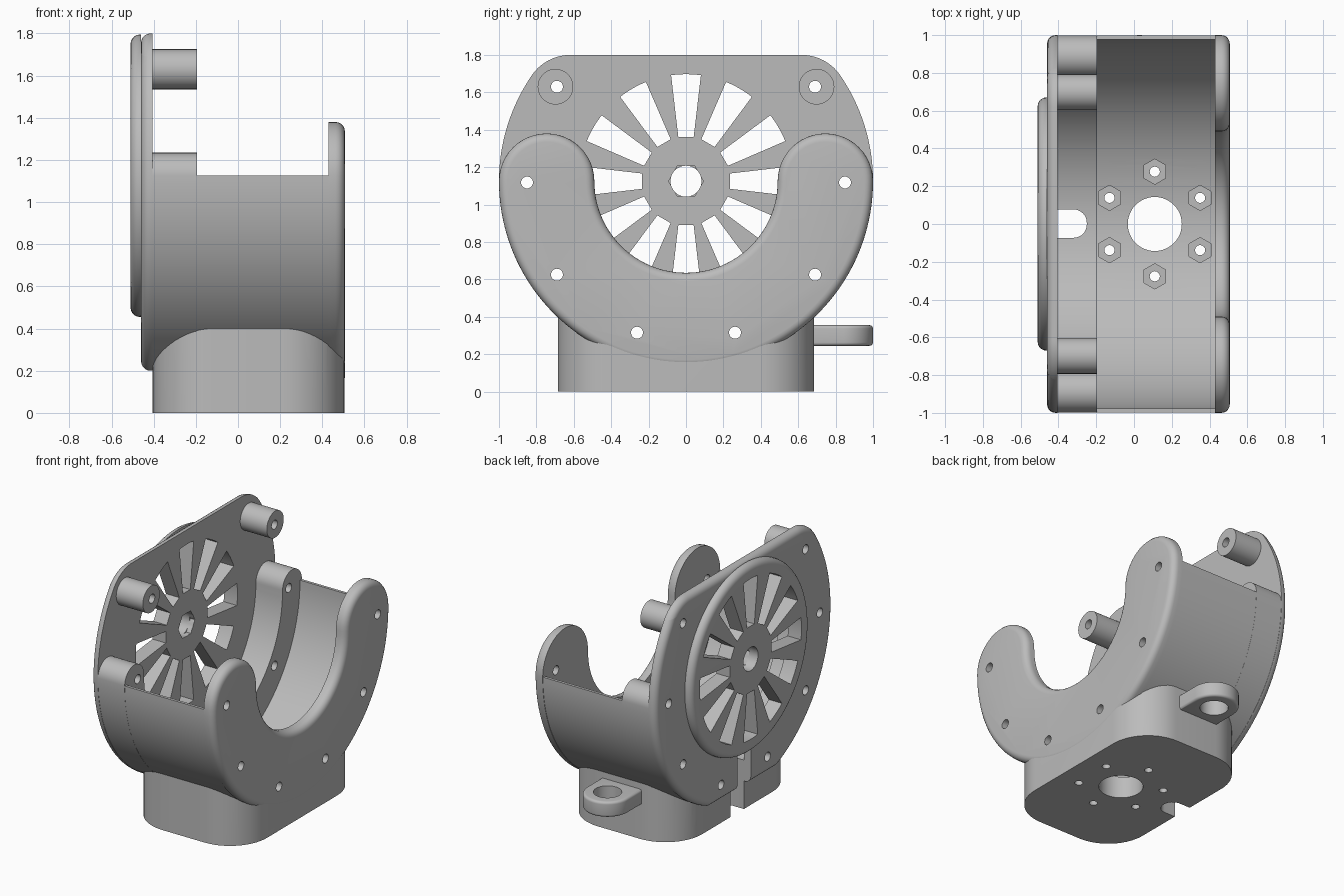
import bpy, bmesh, math
from mathutils import Vector

if "Cube" in bpy.data.objects:
    bpy.data.objects.remove(bpy.data.objects["Cube"])

CZ = 1.125          # height of the drum axis
BOLT_R = 0.852      # bolt circle radius

grey = bpy.data.materials.new("plain grey")
grey.diffuse_color = (0.5, 0.5, 0.5, 1)
grey.use_nodes = True
grey.node_tree.nodes["Principled BSDF"].inputs["Base Color"].default_value = grey.diffuse_color


def arc(cx, cy, r, a0, a1, n):
    """Points on an arc, angles in degrees, both ends included."""
    return [(cx + r * math.cos(math.radians(a0 + (a1 - a0) * i / n)),
             cy + r * math.sin(math.radians(a0 + (a1 - a0) * i / n))) for i in range(n + 1)]


def circle(cx, cy, r, n=24, turn=0):
    return arc(cx, cy, r, turn, turn + 360, n)[:-1]


def prism(name, pts, a, b, axis='x', bevel=0.0, both=False):
    """Extrude a 2D outline along x (outline in y,z) or z (outline in x,y); round the cap at b."""
    clean = []
    for p in pts:
        if not clean or math.dist(p, clean[-1]) > 1e-5:
            clean.append(p)
    if math.dist(clean[0], clean[-1]) < 1e-5:
        clean.pop()

    def place(p, t):
        return Vector((t, p[0], p[1])) if axis == 'x' else Vector((p[0], p[1], t))
    bm = bmesh.new()
    lo = [bm.verts.new(place(p, a)) for p in clean]
    hi = [bm.verts.new(place(p, b)) for p in clean]
    f0, f1 = bm.faces.new(lo), bm.faces.new(hi)
    for i in range(len(clean)):
        j = (i + 1) % len(clean)
        bm.faces.new((lo[i], lo[j], hi[j], hi[i]))
    bmesh.ops.recalc_face_normals(bm, faces=bm.faces)
    if bevel:
        edges = list(f1.edges) + (list(f0.edges) if both else [])
        bmesh.ops.bevel(bm, geom=edges, offset=bevel, segments=5, profile=0.5,
                        affect='EDGES', clamp_overlap=False)
    me = bpy.data.meshes.new(name)
    bm.to_mesh(me)
    bm.free()
    me.materials.append(grey)
    ob = bpy.data.objects.new(name, me)
    bpy.context.collection.objects.link(ob)
    return ob


def cut(ob, cutters):
    """Subtract every cutter from the object and bake the result."""
    for c in cutters:
        m = ob.modifiers.new("cut", 'BOOLEAN')
        m.operation, m.solver, m.object = 'DIFFERENCE', 'EXACT', c
    dg = bpy.context.evaluated_depsgraph_get()
    me = bpy.data.meshes.new_from_object(ob.evaluated_get(dg))
    ob.modifiers.clear()
    ob.data = me


def crescent(ro, ri):
    """U shape with round horn tips."""
    m, r = (ro + ri) / 2, (ro - ri) / 2
    return (arc(0, CZ, ro, 180, 360, 72) + arc(m, CZ, r, 0, 180, 24)
            + arc(0, CZ, ri, 360, 180, 48) + arc(-m, CZ, r, 0, 180, 24))


# cutters: bolts, spokes, hub, slot, base holes
bolt_pos = []
for s in (-1, 1):
    bolt_pos += [(s * 0.69, 1.63), (s * 0.85, 1.118), (s * 0.69, 0.625), (s * 0.262, 0.315)]
bolts = [prism("bolt_cutter", circle(y, z, 0.032, 20), -0.7, 0.7) for y, z in bolt_pos]

spokes = []
for k in range(12):
    t = math.radians(30 * k)
    wedge = [(0.041, 0.235), (-0.041, 0.235)] + arc(0, 0, 0.572, 98, 82, 6)
    pts = [(x * math.cos(t) - y * math.sin(t), CZ + x * math.sin(t) + y * math.cos(t))
           for x, y in wedge]
    spokes.append(prism("spoke_cutter", pts, -0.7, -0.3))
hub = [prism("hub_cutter", circle(0, CZ, 0.083, 32), -0.7, -0.3)]
hub_nut = [prism("hub_nut_cutter", circle(0, CZ, 0.093, 6), -0.44, -0.3)]

slot_pts = ([(-0.7, -0.073)] + arc(-0.32, -0.003, 0.07, -90, 0, 8)
            + arc(-0.32, 0.007, 0.07, 0, 90, 8) + [(-0.7, 0.077)])
slot = [prism("slot_cutter", slot_pts, -0.2, 0.455, 'z')]

base_holes = [prism("centre_hole_cutter", circle(0.11, 0, 0.143, 48), -0.2, 0.6, 'z')]
for k in range(6):
    x, y = circle(0.11, 0, 0.277, 6, 30)[k]
    base_holes.append(prism("screw_cutter", circle(x, y, 0.027, 16), -0.2, 0.6, 'z'))
    base_holes.append(prism("nut_cutter", circle(x, y, 0.067, 6, 30), 0.08, 0.6, 'z'))
drum_space = [prism("drum_cutter", circle(0, CZ, 0.98, 144), -0.7, 0.43)]

# rear plate: round with a flat top and bottom
a_low = math.degrees(math.asin(-0.925))
a_top = math.degrees(math.atan2(0.425, 0.618))
half = arc(0, CZ, 1.0, a_low, a_top, 48) + arc(0.618, CZ + 0.425, 0.25, a_top, 90, 14)
rear_plate = prism("rear_plate", half + [(-y, z) for y, z in reversed(half)],
                   -0.405, -0.46, bevel=0.045)
cut(rear_plate, bolts + spokes + hub + hub_nut + slot)

# raised vent disc on the rear plate
vent_disc = prism("vent_disc", circle(0, CZ, 0.67, 96), -0.46, -0.51, bevel=0.045)
cut(vent_disc, spokes + hub)

# inner mounting band with round lugs
band = prism("mounting_band", crescent(0.998, 0.78), -0.405, -0.195)
cut(band, bolts + slot)

# upper screw bosses
bosses = []
for side, i in (("left", 0), ("right", 4)):
    y, z = bolt_pos[i]
    b = prism("screw_boss_" + side, circle(math.copysign(0.698, y), z, 0.095, 40), -0.405, -0.195)
    cut(b, [bolts[i]])
    bosses.append(b)

# thin half-drum wall
shell = prism("drum_shell", arc(0, CZ, 0.997, 180, 360, 96) + arc(0, CZ, 0.977, 360, 180, 96),
              -0.195, 0.43)
cut(shell, base_holes + slot)

# front U-shaped plate
front_plate = prism("front_plate", crescent(1.0, 0.49), 0.43, 0.507, bevel=0.045)
cut(front_plate, bolts)

# foot block with rounded corners
X0, X1, Y, R = -0.405, 0.505, 0.685, 0.29
foot = (arc(X1 - R, Y - R, R, 0, 90, 14) + arc(X0 + R, Y - R, R, 90, 180, 14)
        + arc(X0 + R, R - Y, R, 180, 270, 14) + arc(X1 - R, R - Y, R, 270, 360, 14))
base = prism("foot_block", foot, 0, 0.4, 'z')
cut(base, drum_space + base_holes + slot + bolts)

# cable loop on the side of the foot
TX = 0.03
tab = prism("cable_loop", [(TX + 0.16, 0.66)] + arc(TX, 0.84, 0.16, 0, 180, 28)
            + [(TX - 0.16, 0.66)], 0.245, 0.355, 'z', bevel=0.018, both=True)
loop_hole = prism("loop_cutter", circle(TX, 0.84, 0.092, 32), 0.1, 0.5, 'z')
cut(tab, [loop_hole])

# remove cutters and smooth the curved faces
for ob in list(bpy.data.objects):
    if "cutter" in ob.name:
        bpy.data.objects.remove(ob)
bpy.ops.object.select_all(action='DESELECT')
for ob in bpy.data.objects:
    ob.select_set(True)
    bpy.context.view_layer.objects.active = ob
bpy.ops.object.shade_smooth_by_angle(angle=math.radians(30))
